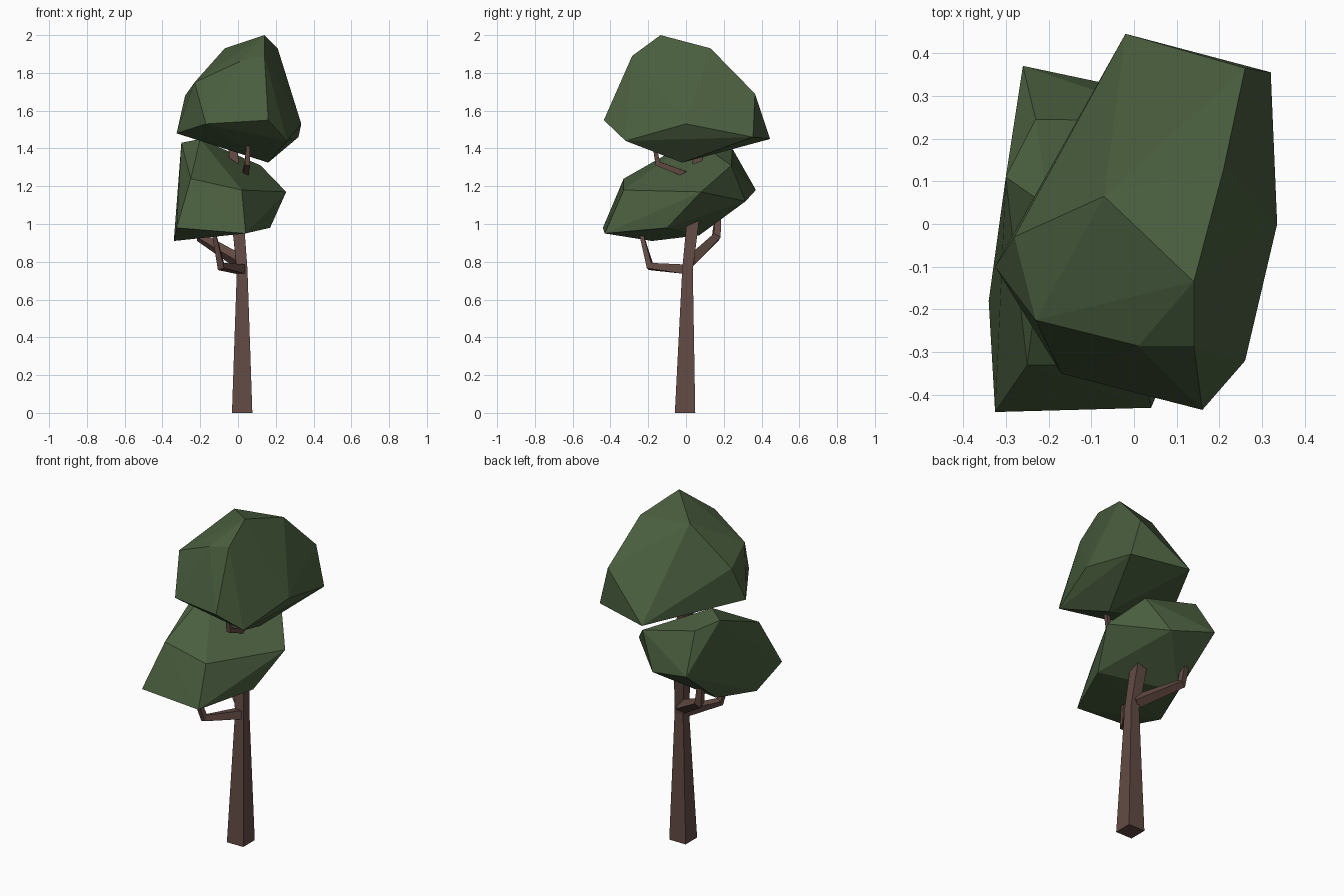
import bpy
import bmesh
from mathutils import Vector

cube = bpy.data.objects.get("Cube")
if cube:
    bpy.data.objects.remove(cube, do_unlink=True)


def make_material(name, rgb):
    mat = bpy.data.materials.new(name)
    mat.use_nodes = True
    color = (*rgb, 1)
    mat.diffuse_color = color
    bsdf = next(n for n in mat.node_tree.nodes if n.type == "BSDF_PRINCIPLED")
    bsdf.inputs["Base Color"].default_value = color
    return mat


def finish(name, bm, mat):
    bmesh.ops.recalc_face_normals(bm, faces=bm.faces[:])
    mesh = bpy.data.meshes.new(name)
    bm.to_mesh(mesh)
    bm.free()
    mesh.materials.append(mat)
    obj = bpy.data.objects.new(name, mesh)
    bpy.context.collection.objects.link(obj)
    return obj


def faceted_clump(name, points, mat):
    """Low-poly leaf mass wrapped around a few corner points."""
    bm = bmesh.new()
    verts = [bm.verts.new(p) for p in points]
    bmesh.ops.convex_hull(bm, input=verts)
    loose = [v for v in bm.verts if not v.link_faces]
    bmesh.ops.delete(bm, geom=loose, context="VERTS")
    return finish(name, bm, mat)


def square_limb(name, path, mat):
    """Four-sided tapering limb; path holds (x, y, z, half width)."""
    bm = bmesh.new()
    centres = [Vector(p[:3]) for p in path]
    rings = []
    for i, centre in enumerate(centres):
        ahead = centres[min(i + 1, len(path) - 1)]
        behind = centres[max(i - 1, 0)]
        tangent = (ahead - behind).normalized()
        if i == 0 and centre.z == 0:
            tangent = Vector((0, 0, 1))
        across = tangent.cross(Vector((1, 0, 0))).normalized()
        side = across.cross(tangent)
        half = path[i][3]
        rings.append([bm.verts.new(centre + half * (a * side + b * across))
                      for a, b in ((-1, -1), (1, -1), (1, 1), (-1, 1))])
    for low, high in zip(rings, rings[1:]):
        for k in range(4):
            n = (k + 1) % 4
            bm.faces.new((low[k], low[n], high[n], high[k]))
    bm.faces.new(rings[0])
    bm.faces.new(rings[-1])
    return finish(name, bm, mat)


leaf = make_material("leaf green", (0.068, 0.112, 0.049))
bark = make_material("bark brown", (0.125, 0.07, 0.058))

# Leaning trunk
square_limb("trunk", [(0.022, -0.005, 0, 0.054), (0.022, 0.008, 0.76, 0.028),
                      (0.0, 0.035, 1.0, 0.032), (-0.03, 0.07, 1.45, 0.022)], bark)

# Bent branches
square_limb("front_branch", [(0.02, 0.0, 0.76, 0.025), (-0.09, -0.19, 0.775, 0.018),
                             (-0.13, -0.24, 0.96, 0.01)], bark)
square_limb("back_branch", [(0.01, 0.02, 0.8, 0.028), (-0.2, 0.16, 0.93, 0.02),
                            (-0.22, 0.17, 1.06, 0.016)], bark)
square_limb("upper_branch", [(0.0, 0.04, 1.24, 0.02), (0.04, -0.02, 1.27, 0.016),
                             (0.05, -0.15, 1.32, 0.014), (0.055, -0.17, 1.44, 0.01)], bark)

# Upper leaf mass
faceted_clump("upper_canopy", [
    (0.14, -0.135, 2.0), (0.21, 0.13, 1.93), (-0.07, 0.065, 1.93),
    (0.14, -0.285, 1.89), (0.01, -0.285, 1.86), (-0.23, -0.225, 1.75),
    (-0.28, -0.03, 1.68), (0.26, 0.365, 1.69), (0.16, -0.435, 1.55),
    (-0.17, -0.35, 1.53), (0.335, 0.0, 1.53), (-0.325, -0.1, 1.48),
    (0.32, 0.355, 1.46), (-0.02, 0.445, 1.45), (0.26, -0.32, 1.44),
    (0.16, -0.02, 1.325)], leaf)

# Lower leaf mass
faceted_clump("lower_canopy", [
    (-0.2, 0.04, 1.45), (-0.3, 0.11, 1.43), (-0.23, 0.245, 1.4),
    (0.12, 0.24, 1.31), (-0.25, -0.33, 1.24), (0.02, -0.33, 1.18),
    (-0.26, 0.37, 1.18), (0.255, 0.08, 1.17), (0.0, 0.315, 1.12),
    (-0.325, -0.44, 0.98), (0.17, -0.1, 0.98), (0.04, -0.43, 0.95),
    (-0.25, 0.07, 0.94), (-0.34, -0.18, 0.91)], leaf)
